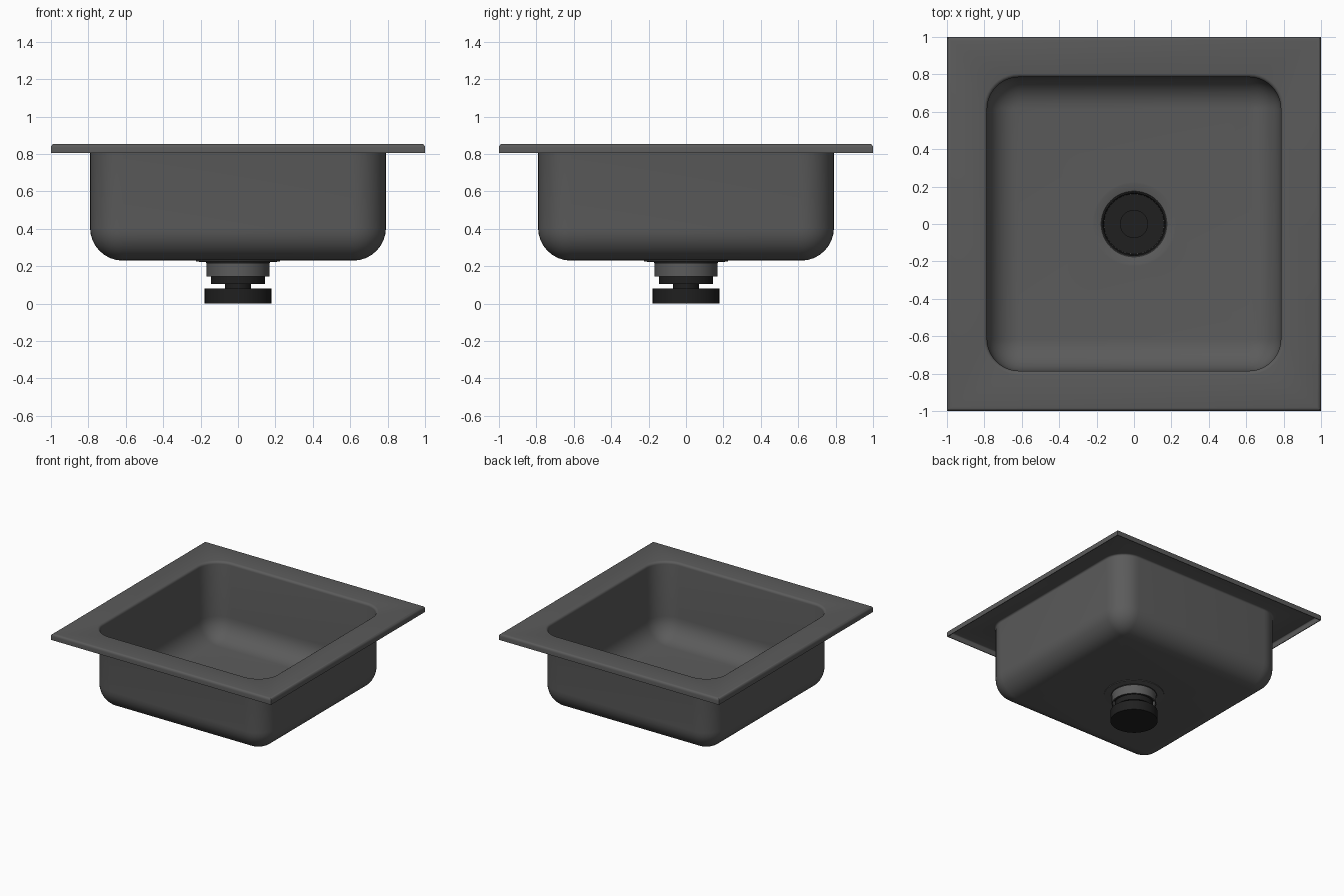
import bpy, bmesh, math

if "Cube" in bpy.data.objects:
    bpy.data.objects.remove(bpy.data.objects["Cube"])

def material(name, v):
    m = bpy.data.materials.new(name)
    m.diffuse_color = (v, v, v, 1)
    m.use_nodes = True
    m.node_tree.nodes["Principled BSDF"].inputs["Base Color"].default_value = m.diffuse_color
    return m

STEEL = material("dark grey steel", 0.105)
BLACK = material("black rubber", 0.014)
THICK = 0.006

def finish(name, bm, mat, solidify=0, angle=35):
    bmesh.ops.remove_doubles(bm, verts=bm.verts, dist=1e-5)
    me = bpy.data.meshes.new(name)
    bm.to_mesh(me)
    bm.free()
    me.materials.append(mat)
    ob = bpy.data.objects.new(name, me)
    bpy.context.collection.objects.link(ob)
    bpy.ops.object.select_all(action='DESELECT')
    bpy.context.view_layer.objects.active = ob
    ob.select_set(True)
    if solidify:
        mod = ob.modifiers.new("sheet", 'SOLIDIFY')
        mod.thickness = solidify
        mod.offset = -1
        mod.use_even_offset = True
        bpy.ops.object.modifier_apply(modifier=mod.name)
    bpy.ops.object.shade_smooth_by_angle(angle=math.radians(angle))
    return ob

def skin(bm, loops, closed=False):
    """Join matching rings of points with faces."""
    rings = [[bm.verts.new(p) for p in l] for l in loops]
    pairs = list(zip(rings, rings[1:]))
    if closed:
        pairs.append((rings[-1], rings[0]))
    for a, b in pairs:
        n = len(a)
        for i in range(n):
            j = (i + 1) % n
            bm.faces.new((a[i], a[j], b[j], b[i]))
    return rings

def rounded_square(half, r, z, n=10):
    pts = []
    for k, (sx, sy) in enumerate(((1, 1), (-1, 1), (-1, -1), (1, -1))):
        for i in range(n + 1):
            a = math.pi / 2 * (k + i / n)
            pts.append((sx * (half - r) + r * math.cos(a),
                        sy * (half - r) + r * math.sin(a), z))
    return pts

def lathe(name, profile, mat, n=48, closed=False):
    """Spin (radius, z) points round the z axis; zero radius closes an end."""
    bm = bmesh.new()
    skin(bm, [[(r * math.cos(2 * math.pi * i / n), r * math.sin(2 * math.pi * i / n), z)
               for i in range(n)] for r, z in profile], closed)
    bmesh.ops.remove_doubles(bm, verts=bm.verts, dist=1e-5)
    bmesh.ops.dissolve_degenerate(bm, edges=bm.edges, dist=1e-6)
    bmesh.ops.recalc_face_normals(bm, faces=bm.faces)
    return finish(name, bm, mat)

# Sheet-metal basin: folded lip, flat rim, walls, rounded bottom, drain hole
W, C, FLOOR = 0.785, 0.615, 0.236
R = W - C
prof = [(1.0, 0, 0.805), (1.0, 0, 0.835)]
for i in range(1, 5):
    a = math.pi / 2 * i / 4
    prof.append((0.98 + 0.02 * math.cos(a), 0, 0.835 + 0.02 * math.sin(a)))
for i in range(5):
    a = math.pi / 2 * i / 4
    h = W + 0.02 * (1 - math.sin(a))
    prof.append((h, h - C, 0.835 + 0.02 * math.cos(a)))
for i in range(9):
    a = math.pi / 2 * i / 8
    h = C + R * math.cos(a)
    prof.append((h, h - C, FLOOR + R - R * math.sin(a)))
prof.append((0.22, 0.22, FLOOR))
bm = bmesh.new()
skin(bm, [rounded_square(*p) for p in prof])
finish("sink_basin", bm, STEEL, THICK)

# Drain flange with its tail pipe
lathe("drain_flange", [(0.225, 0.225), (0.225, 0.240), (0.215, 0.240), (0.176, 0.230),
                       (0.172, 0.222), (0.160, 0.215), (0.160, 0.145), (0.168, 0.145),
                       (0.168, 0.222)], STEEL, closed=True)

# Strainer seen from above: plate, hub and eight flaps
lathe("strainer_plate", [(0, 0.208), (0.164, 0.208), (0.172, 0.222),
                         (0.172, 0.226), (0.166, 0.226), (0.160, 0.214), (0, 0.214)], BLACK)
lathe("strainer_hub", [(0, 0.210), (0.075, 0.210), (0.075, 0.226), (0, 0.226)], BLACK)
bm = bmesh.new()
for k in range(8):
    mid = 2 * math.pi * k / 8
    lo, hi = [], []
    outline = [(0.080, -0.22), (0.080, 0.22)] + [(0.160, 0.33 - 0.11 * i) for i in range(7)]
    for r, d in outline:
        x, y = r * math.cos(mid + d), r * math.sin(mid + d)
        lo.append(bm.verts.new((x, y, 0.212)))
        hi.append(bm.verts.new((x, y, 0.222)))
    bm.faces.new(lo)
    bm.faces.new(hi)
    for i in range(len(lo)):
        j = (i + 1) % len(lo)
        bm.faces.new((lo[i], lo[j], hi[j], hi[i]))
bmesh.ops.recalc_face_normals(bm, faces=bm.faces)
finish("strainer_flaps", bm, BLACK)

# Black fittings under the pipe: nut, stem and bottom cap
for name, r, z0, z1 in (("lock_nut", 0.145, 0.105, 0.150),
                        ("stem", 0.070, 0.070, 0.110),
                        ("bottom_cap", 0.178, 0.0, 0.080)):
    lathe(name, [(0, z0), (r, z0), (r, z1), (0, z1)], BLACK)
